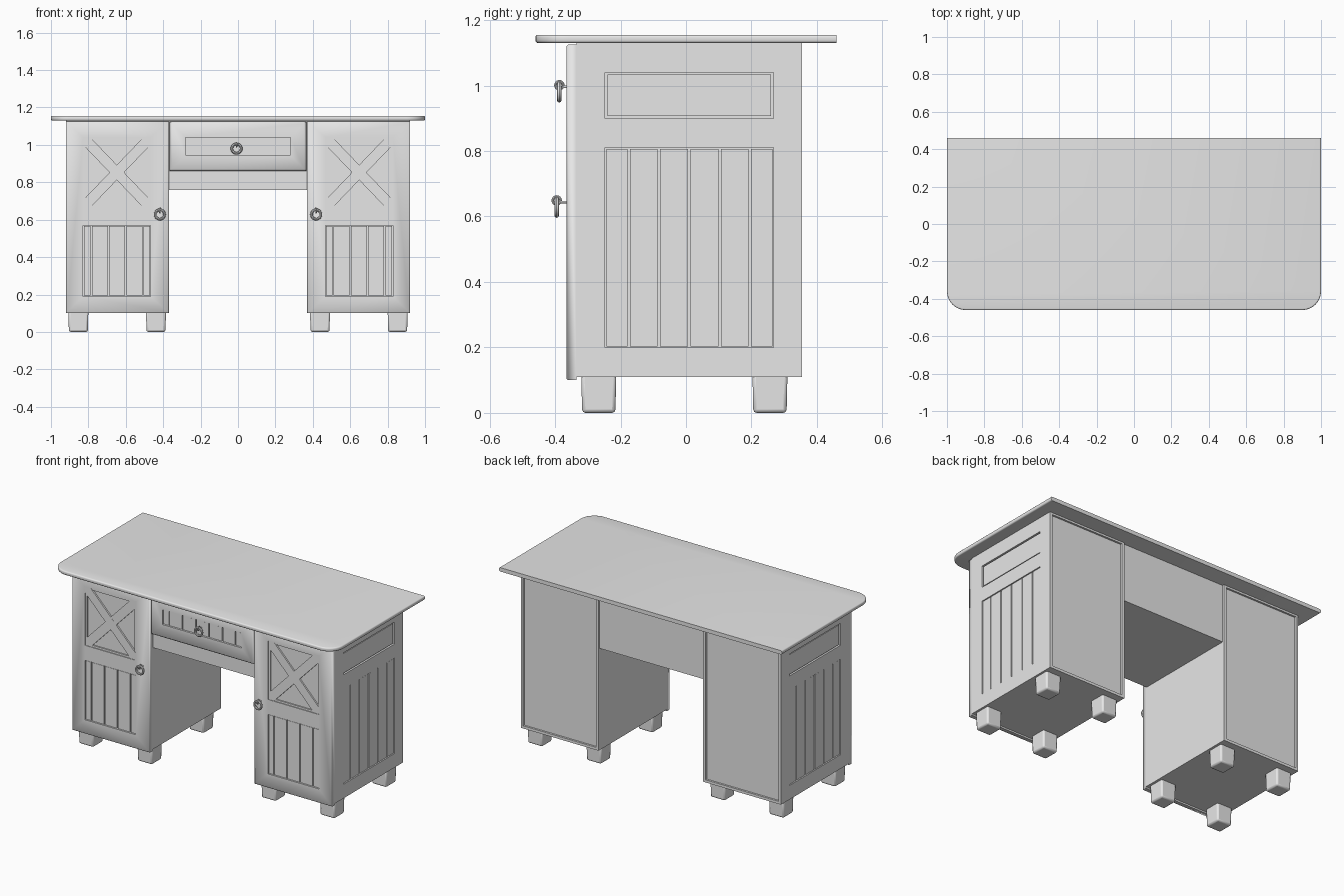
import bpy, bmesh, math
from mathutils import Matrix, Vector

if "Cube" in bpy.data.objects:
    bpy.data.objects.remove(bpy.data.objects["Cube"])

grey = bpy.data.materials.new("plain grey paint")
grey.use_nodes = True
grey.diffuse_color = (0.8, 0.8, 0.8, 1)
grey.node_tree.nodes["Principled BSDF"].inputs["Base Color"].default_value = (0.8, 0.8, 0.8, 1)

# Main planes of the desk
IN, OUT = 0.37, 0.92
FRONT, BACK = -0.335, 0.355
BASE, UNDER = 0.11, 1.13
DOOR_T = 0.03
SIDE_T = 0.025


def finish(name, bm, mirror=False, bevel=0, angle=40):
    bmesh.ops.recalc_face_normals(bm, faces=bm.faces)
    mesh = bpy.data.meshes.new(name)
    bm.to_mesh(mesh)
    bm.free()
    mesh.materials.append(grey)
    mesh.shade_smooth()
    mesh.set_sharp_from_angle(angle=math.radians(angle))
    ob = bpy.data.objects.new(name, mesh)
    bpy.context.collection.objects.link(ob)
    if bevel:
        mod = ob.modifiers.new("bevel", 'BEVEL')
        mod.width, mod.segments = bevel, 2
    if mirror:
        ob.modifiers.new("mirror", 'MIRROR')
    return ob


def add_box(bm, lo, hi, taper=1):
    lo, hi = Vector(lo), Vector(hi)
    mid, size = (lo + hi) / 2, hi - lo
    verts = bmesh.ops.create_cube(bm, size=1)["verts"]
    for v in verts:
        k = taper if v.co.z < 0 else 1
        v.co = mid + Vector((v.co.x * size.x * k, v.co.y * size.y * k, v.co.z * size.z))


def boxes(name, spans, place=None, **kw):
    """Boxes from (low, high) corners, optionally laid on a panel plane."""
    bm = bmesh.new()
    for lo, hi in spans:
        add_box(bm, lo, hi)
    if place:
        for v in bm.verts:
            v.co = place(*v.co)
    return finish(name, bm, **kw)


def framed(name, outer, inner, thick, recess, place, edge=0.0, **kw):
    """Slab with a recessed rectangular field; rectangles are u0, u1, v0, v1."""
    u0, u1, v0, v1 = outer
    soft = (u0 + edge, u1 - edge, v0 + edge, v1 - edge)
    rings = [(outer, 0), (outer, thick - edge)]
    if edge:
        rings.append((soft, thick))
    rings += [(inner, thick), (inner, thick - recess)]
    bm = bmesh.new()
    loops = []
    for (a, b, c, d), w in rings:
        loops.append([bm.verts.new(place(u, v, w)) for u, v in ((a, c), (b, c), (b, d), (a, d))])
    for p, q in zip(loops, loops[1:]):
        for i in range(4):
            j = (i + 1) % 4
            bm.faces.new((p[i], p[j], q[j], q[i]))
    bm.faces.new(loops[0])
    bm.faces.new(loops[-1])
    return finish(name, bm, **kw)


def planks(cuts, v0, v1, w0, w1, gap=0.007):
    g = gap / 2
    return [((a + g, v0 + g, w0), (b - g, v1 - g, w1)) for a, b in zip(cuts, cuts[1:])]


def on_front(u, v, w):
    return Vector((u, FRONT - w, v))


def on_side(u, v, w):
    return Vector((OUT - SIDE_T + w, u, v))


def on_back(u, v, w):
    return Vector((u, BACK - 0.02 + w, v))


# Table top with round front corners and softened front and side edges
bm = bmesh.new()
r, depth = 0.1, 0.46
outline = [(1, depth), (-1, depth)]
for cx, start in ((-1 + r, 180), (1 - r, 270)):
    for i in range(9):
        a = math.radians(start + i * 90 / 8)
        outline.append((cx + r * math.cos(a), -depth + r + r * math.sin(a)))
face = bm.faces.new([bm.verts.new((x, y, UNDER)) for x, y in outline])
up = bmesh.ops.extrude_face_region(bm, geom=[face])["geom"]
for v in up:
    if isinstance(v, bmesh.types.BMVert):
        v.co.z += 0.025
soft = [e for e in bm.edges
        if abs(e.verts[0].co.z - e.verts[1].co.z) < 0.001
        and min(v.co.y for v in e.verts) < depth - 0.01]
bmesh.ops.bevel(bm, geom=soft, offset=0.008, segments=3, profile=0.5, affect='EDGES')
finish("table_top", bm)

# Pedestal bodies
boxes("pedestal_bodies", [((IN, FRONT, BASE), (OUT - SIDE_T, BACK - 0.02, UNDER))], mirror=True)
framed("pedestal_backs", (IN, OUT, BASE, UNDER), (IN + 0.017, OUT - 0.017, BASE + 0.017, UNDER - 0.012),
       0.02, 0.012, on_back, mirror=True)

# Outer sides: frame, middle rail, raised upper panel and planks
S0, S1 = -0.247, 0.267
framed("side_frames", (FRONT, BACK - 0.02, BASE, UNDER), (S0, S1, 0.2, 1.04),
       SIDE_T, 0.012, on_side, mirror=True)
boxes("side_rails", [((S0, 0.81, 0.005), (S1, 0.9, SIDE_T))], on_side, mirror=True)
boxes("side_upper_panels", planks([S0, S1], 0.9, 1.04, 0.005, SIDE_T - 0.004, 0.014),
      on_side, mirror=True)
boxes("side_planks", planks([S0, -0.175, -0.083, 0.01, 0.103, 0.195, S1], 0.2, 0.81, 0.005, SIDE_T - 0.004),
      on_side, mirror=True)

# Doors: frame, middle rail, planks and cross braces
D0, D1 = 0.468, 0.828
framed("door_frames", (IN, OUT, 0.1, 1.125), (D0, D1, 0.19, 1.04),
       DOOR_T, 0.014, on_front, edge=0.005, mirror=True, angle=60)
boxes("door_rails", [((D0 - 0.005, 0.57, 0.01), (D1 + 0.005, 0.665, DOOR_T - 0.001))], on_front, mirror=True)
boxes("door_planks", planks([D0, 0.508, 0.6, 0.692, 0.784, D1], 0.19, 0.57, 0.01, DOOR_T - 0.005),
      on_front, mirror=True)

bm = bmesh.new()
cx, cz = (D0 + D1) / 2, (0.665 + 1.04) / 2
half_w, half_h = (D1 - D0) / 2, (1.04 - 0.665) / 2
for k, sign in enumerate((1, -1)):
    bar = bmesh.new()
    length = math.hypot(half_w, half_h)
    add_box(bar, (-length, -0.028, 0.01), (length, 0.028, DOOR_T - 0.004 - k * 0.0005))
    turn = Matrix.Rotation(sign * math.atan2(half_h, half_w), 4, 'Z')
    for f in bar.faces:
        pts = [turn @ v.co for v in f.verts]
        bm.faces.new([bm.verts.new(on_front(cx + p.x, cz + p.y, p.z)) for p in pts])
    bar.free()
bmesh.ops.remove_doubles(bm, verts=bm.verts, dist=0.0001)
finish("door_cross_braces", bm, mirror=True)

bm = bmesh.new()
for a, b, c, d in ((D0, D0 + 0.012, 0.665, 1.04), (D1 - 0.012, D1, 0.665, 1.04),
                   (D0, D1, 0.665, 0.677), (D0, D1, 1.028, 1.04)):
    add_box(bm, (a, FRONT - DOOR_T + 0.006, c), (b, FRONT - 0.01, d))
finish("door_brace_borders", bm, mirror=True)

# Feet
bm = bmesh.new()
for x in (0.385, 0.8):
    for y in (-0.32, 0.203):
        add_box(bm, (x, y, 0), (x + 0.107, y + 0.107, BASE + 0.01), taper=0.95)
finish("feet", bm, mirror=True, bevel=0.01)

# Centre section between the pedestals
boxes("centre_case", [((-IN, FRONT + 0.005, 0.76), (IN, BACK - 0.012, UNDER))])
framed("drawer_front", (-IN + 0.005, IN - 0.005, 0.86, 1.125), (-0.28, 0.28, 0.945, 1.04),
       DOOR_T, 0.014, on_front, edge=0.01, angle=60)
boxes("drawer_planks", planks([-0.28, -0.235, -0.14, -0.046, 0.046, 0.14, 0.235, 0.28],
                              0.945, 1.04, 0.01, DOOR_T - 0.006), on_front)


# Ring pulls: hanging ring, eye and shank
def ring_pull(name, x, z, y, mirror):
    bm = bmesh.new()

    def torus(centre, major, minor, turn, n=24, m=8):
        rows = []
        for i in range(n):
            a = 2 * math.pi * i / n
            row = []
            for j in range(m):
                b = 2 * math.pi * j / m
                d = major + minor * math.cos(b)
                p = Vector((d * math.cos(a), d * math.sin(a), minor * math.sin(b)))
                row.append(bm.verts.new(centre + turn @ p))
            rows.append(row)
        for i in range(n):
            p, q = rows[i], rows[(i + 1) % n]
            for j in range(m):
                k = (j + 1) % m
                bm.faces.new((p[j], p[k], q[k], q[j]))

    torus(Vector((x, y, z)), 0.025, 0.007, Matrix.Rotation(math.pi / 2, 3, 'X'))
    torus(Vector((x, y, z + 0.021)), 0.012, 0.004, Matrix.Rotation(math.pi / 2, 3, 'Y'), 16)
    start, end = y + 0.01, FRONT
    place = Matrix.Translation((x, (start + end) / 2, z + 0.016)) @ Matrix.Rotation(math.pi / 2, 4, 'X')
    bmesh.ops.create_cone(bm, cap_ends=True, segments=10, radius1=0.004, radius2=0.004,
                          depth=end - start, matrix=place)
    finish(name, bm, mirror=mirror)


ring_pull("door_ring_pulls", 0.418, 0.628, -0.395, True)
ring_pull("drawer_ring_pull", -0.008, 0.98, -0.387, False)
